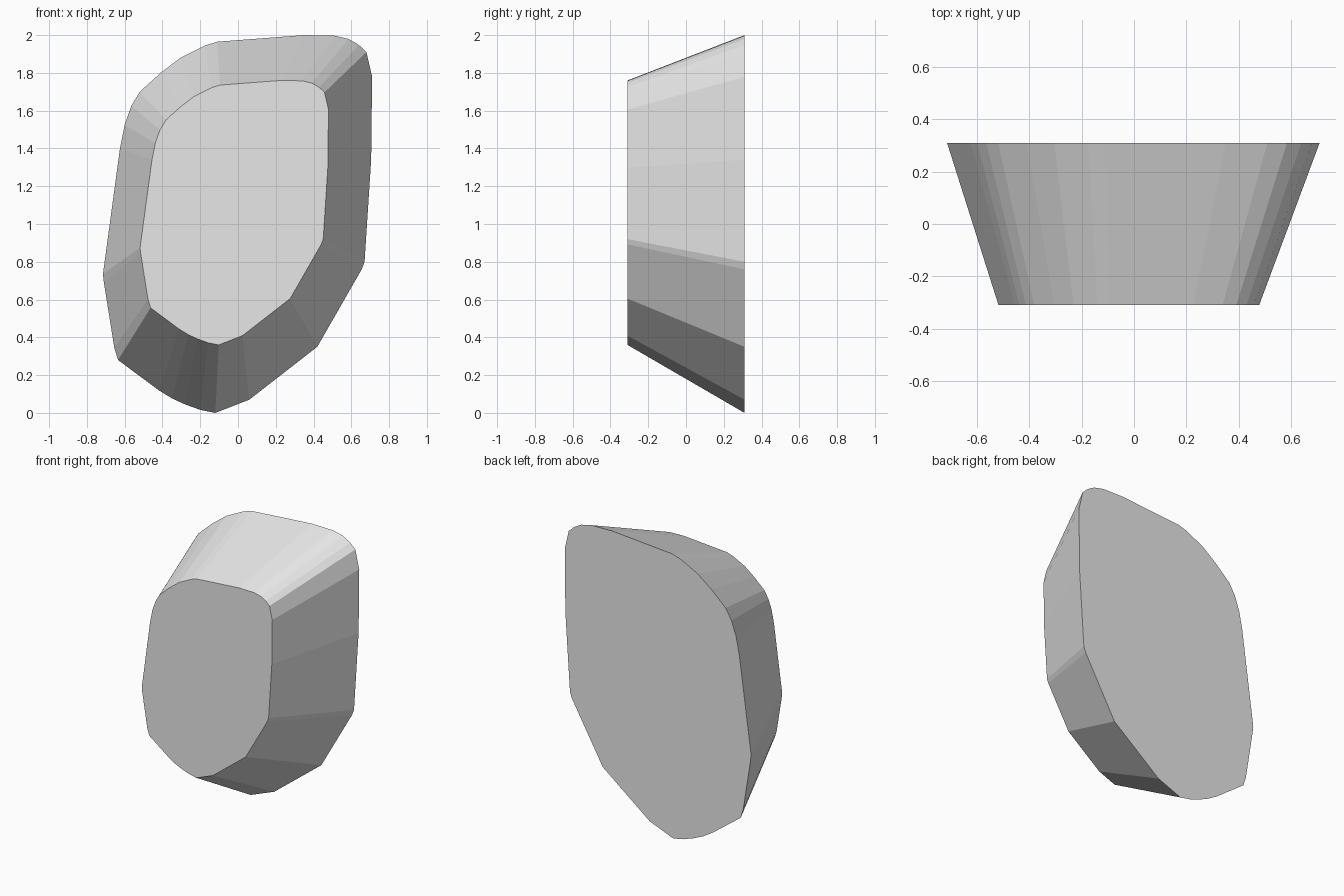
import bpy, bmesh

if "Cube" in bpy.data.objects:
    bpy.data.objects.remove(bpy.data.objects["Cube"])

# Outline of the large back face, (x, z), anticlockwise seen from the front
OUTLINE = [
    (-0.12, 0.0), (0.06, 0.07), (0.42, 0.35), (0.655, 0.76), (0.67, 0.80),
    (0.705, 1.34), (0.71, 1.78), (0.68, 1.91), (0.64, 1.948), (0.585, 1.98),
    (0.51, 1.997), (0.35, 2.0), (-0.11, 1.965), (-0.175, 1.945),
    (-0.305, 1.88), (-0.41, 1.80), (-0.52, 1.70), (-0.565, 1.625),
    (-0.60, 1.525), (-0.625, 1.40), (-0.715, 0.735), (-0.71, 0.69),
    (-0.655, 0.345), (-0.635, 0.28), (-0.42, 0.12), (-0.35, 0.077),
    (-0.28, 0.045), (-0.20, 0.016),
]
HALF_DEPTH = 0.31
TAPER = 0.70                 # front face size relative to the back
SHIFT = (-0.018, 0.36)       # front face offset in x and z

stone_grey = bpy.data.materials.new("stone_grey")
stone_grey.diffuse_color = (0.8, 0.8, 0.8, 1)
stone_grey.use_nodes = True
stone_grey.node_tree.nodes["Principled BSDF"].inputs["Base Color"].default_value = stone_grey.diffuse_color

# Tapered block: back outline joined to its smaller copy at the front
bm = bmesh.new()
back = [bm.verts.new((x, HALF_DEPTH, z)) for x, z in OUTLINE]
front = [bm.verts.new((x * TAPER + SHIFT[0], -HALF_DEPTH, z * TAPER + SHIFT[1]))
         for x, z in OUTLINE]
bm.faces.new(front)
bm.faces.new(back[::-1])
n = len(OUTLINE)
for i in range(n):
    j = (i + 1) % n
    bm.faces.new((front[i], back[i], back[j], front[j]))
bmesh.ops.recalc_face_normals(bm, faces=bm.faces[:])

mesh = bpy.data.meshes.new("tapered_stone")
bm.to_mesh(mesh)
bm.free()
mesh.materials.append(stone_grey)
bpy.context.collection.objects.link(bpy.data.objects.new("tapered_stone", mesh))
